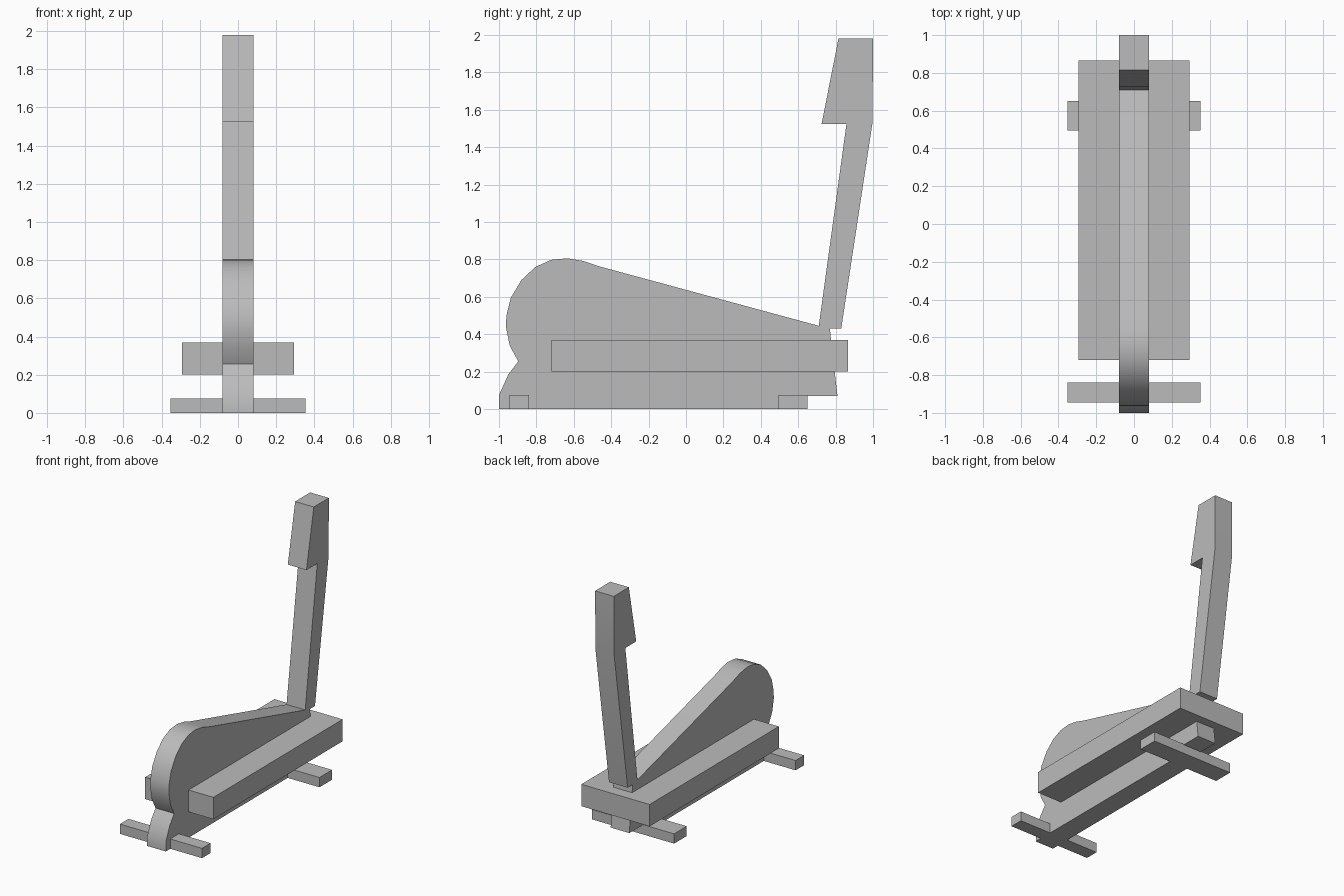
import bpy, bmesh, math
from mathutils import Matrix, Vector

if "Cube" in bpy.data.objects:
    bpy.data.objects.remove(bpy.data.objects["Cube"], do_unlink=True)

grey = bpy.data.materials.new("plain grey")
grey.use_nodes = True
colour = (0.5, 0.5, 0.5, 1)
grey.diffuse_color = colour
grey.node_tree.nodes["Principled BSDF"].inputs["Base Color"].default_value = colour


def finish(name, bm):
    bmesh.ops.recalc_face_normals(bm, faces=bm.faces)
    mesh = bpy.data.meshes.new(name)
    bm.to_mesh(mesh)
    bm.free()
    mesh.materials.append(grey)
    obj = bpy.data.objects.new(name, mesh)
    bpy.context.collection.objects.link(obj)
    return obj


def box(name, low, high):
    low, high = Vector(low), Vector(high)
    bm = bmesh.new()
    bmesh.ops.create_cube(bm, size=1, matrix=Matrix.Translation((low + high) / 2)
                          @ Matrix.Diagonal((high - low).to_4d()))
    return finish(name, bm)


def side_profile(name, points, half_width):
    """Extrude a (y, z) outline symmetrically across x."""
    bm = bmesh.new()
    face = bm.faces.new([bm.verts.new((-half_width, y, z)) for y, z in points])
    extruded = bmesh.ops.extrude_face_region(bm, geom=[face])["geom"]
    verts = [v for v in extruded if isinstance(v, bmesh.types.BMVert)]
    bmesh.ops.translate(bm, verts=verts, vec=(2 * half_width, 0, 0))
    return finish(name, bm)


# Wheel housing, sloping spine and upright mast in one outline
foot = [(-1, 0), (-1, 0.075), (-0.95, 0.185), (-0.897, 0.255)]
housing = [(-0.943, 0.34), (-0.963, 0.44), (-0.96, 0.50), (-0.937, 0.595),
           (-0.88, 0.69), (-0.805, 0.76), (-0.72, 0.798), (-0.635, 0.806),
           (-0.55, 0.792), (-0.46, 0.762)]
mast = [(0.71, 0.445), (0.858, 1.525), (0.725, 1.525), (0.815, 1.98),
        (1, 1.98), (0.997, 1.53), (0.83, 0.43), (0.77, 0.43)]
tail = [(0.772, 0.40), (0.81, 0.07), (0.65, 0.07), (0.645, 0)]
body = side_profile("body_and_mast", foot + housing + mast + tail, 0.08)

# Smooth the rounded housing while keeping corners crisp
bpy.ops.object.select_all(action='DESELECT')
bpy.context.view_layer.objects.active = body
body.select_set(True)
bpy.ops.object.shade_smooth_by_angle(angle=math.radians(30))

# Platform and crosswise feet
box("platform", (-0.293, -0.72, 0.2), (0.293, 0.865, 0.37))
box("front_foot", (-0.353, -0.945, 0), (0.353, -0.84, 0.076))
box("rear_foot", (-0.353, 0.495, 0), (0.353, 0.65, 0.076))
